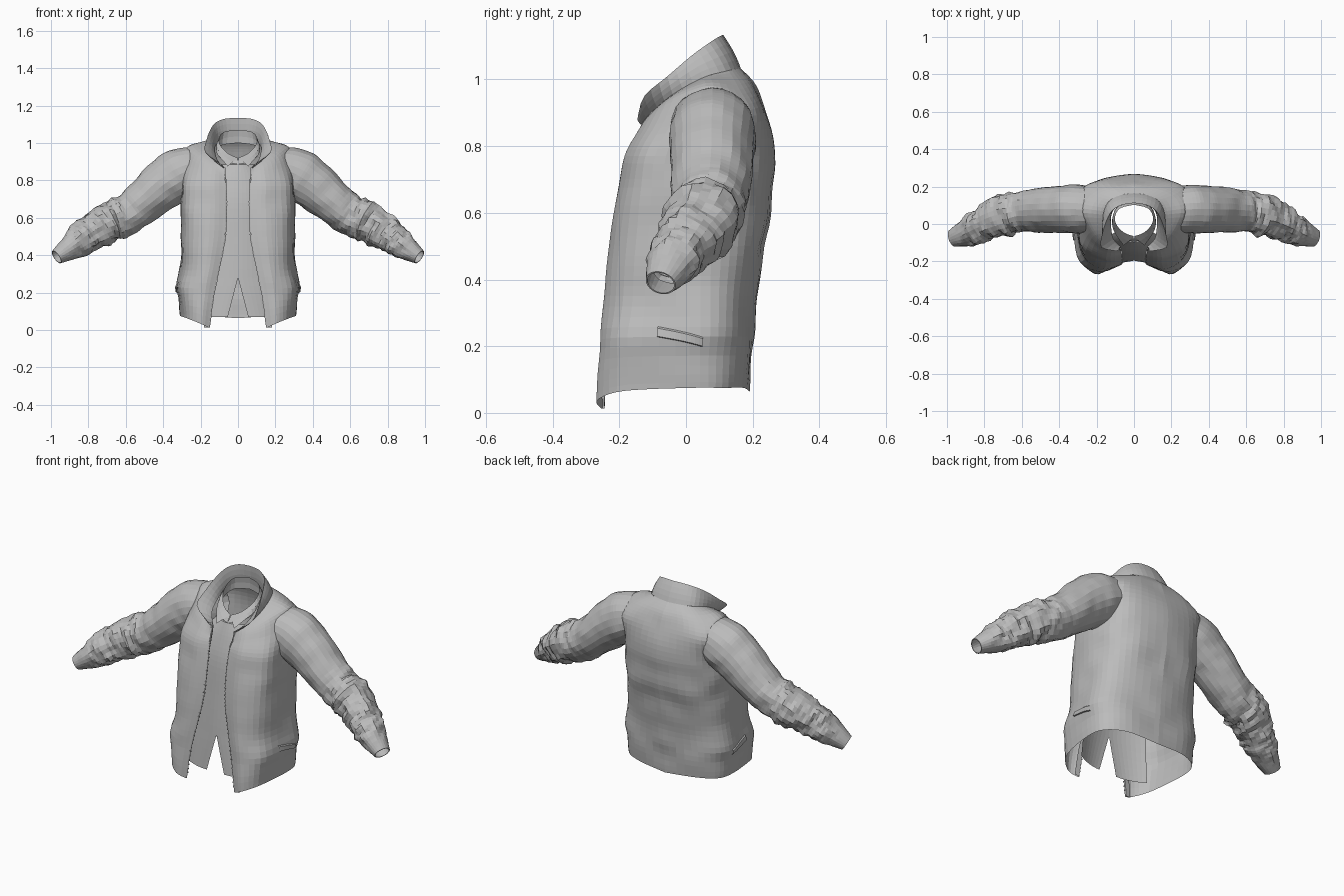
import bpy, bmesh, math
from mathutils import Vector, noise

cube = bpy.data.objects.get("Cube")
if cube:
    bpy.data.objects.remove(cube)

fabric = bpy.data.materials.new("grey fabric")
fabric.use_nodes = True
GREY = (0.5, 0.5, 0.5, 1)
fabric.diffuse_color = GREY
fabric.node_tree.nodes["Principled BSDF"].inputs["Base Color"].default_value = GREY


def spline(points, t):
    """Smooth curve through tuples of any length, t from 0 to 1."""
    n = len(points) - 1
    i = min(int(t * n), n - 1)
    f = t * n - i
    a, b, c, d = (points[max(0, min(n, i + k))] for k in (-1, 0, 1, 2))
    return [q + f / 2 * (r - p + f * (2*p - 5*q + 4*r - s + f * (3*(q - r) + s - p)))
            for p, q, r, s in zip(a, b, c, d)]


def finish(name, bm):
    mesh = bpy.data.meshes.new(name)
    bm.to_mesh(mesh)
    bm.free()
    mesh.materials.append(fabric)
    bpy.context.collection.objects.link(bpy.data.objects.new(name, mesh))


def sheet(name, rows, closed=False):
    """Skin a grid of points as flat shaded cloth."""
    bm = bmesh.new()
    grid = [[bm.verts.new(p) for p in row] for row in rows]
    for low, high in zip(grid, grid[1:]):
        n = len(low)
        for j in range(n if closed else n - 1):
            k = (j + 1) % n
            bm.faces.new((low[j], low[k], high[k], high[j]))
    finish(name, bm)


def mirrored(half):
    """One edge to the centre, continued round the other side."""
    return [(-x, y, z) for x, y, z in half] + [(x, y, z) for x, y, z in half[-2::-1]]


def smooth_row(points, count):
    return [spline(points, j / count) for j in range(count + 1)]


# Body: level rings up to the chest, then rings closing over the shoulders
def ring(z, opening, front, wide, back, dip=0):
    return [(opening, front + 0.012, z - dip),
            (opening * 0.55 + wide * 0.4, front, z - dip * 0.6),
            (wide * 0.91, front * 0.71, z - dip * 0.15),
            (wide, 0.01, z),
            (wide * 0.91, back * 0.6, z),
            (wide * 0.56, back * 0.91, z),
            (0, back, z - dip * 0.2)]


NECK = [(.075, -.135, .865), (.12, -.105, .90), (.16, -.04, .955), (.165, .05, 1.005),
        (.135, .12, 1.025), (.07, .155, 1.032), (0, .165, 1.032)]
RINGS = [ring(.075, .157, -.266, .31, .19, .062),
         ring(.2, .135, -.258, .32, .2, .02),
         ring(.35, .1, -.243, .305, .213),
         ring(.5, .072, -.228, .303, .236),
         ring(.65, .066, -.208, .305, .26),
         ring(.77, .068, -.183, .3, .266),
         [(.073, -.148, .82), (.15, -.145, .845), (.245, -.075, .87), (.3, .06, .9),
          (.28, .185, .89), (.16, .234, .9), (0, .243, .9)],
         [(.075, -.138, .85), (.14, -.118, .885), (.215, -.045, .94), (.27, .06, .98),
          (.235, .15, .97), (.13, .198, .98), (0, .212, .98)],
         NECK]


def body_point(u, v):
    x, y, z = spline([spline(r, u) for r in RINGS], v)
    fade = min(1, u * 5) * min(1, (1 - v) * 5, v * 6 + 0.2)
    crease = noise.noise(Vector((x * 6, y * 8, z * 8))) * 0.011 * fade
    blouse = 0.012 * math.exp(-((z - 0.23) / 0.05) ** 2) * fade * min(1, x / 0.3) ** 3
    k = 1 + (crease + blouse) / max(math.hypot(x, y), 0.1)
    return x * k, y * k, z


ROWS, COLS = 40, 26
sheet("jacket_body", [mirrored([body_point(j / COLS, i / ROWS) for j in range(COLS + 1)])
                      for i in range(ROWS + 1)])

# Turned front facings and zip teeth along both opening edges
for side, label in ((1, "left"), (-1, "right")):
    edge = [body_point(0, i / 60) for i in range(61)]
    sheet(label + "_front_facing",
          [[(side * (x + a), y + b, z) for a, b in ((0, 0), (-.007, .004), (-.003, .01), (.025, .008))]
           for x, y, z in edge])
    bm = bmesh.new()
    for x, y, z in edge[2:]:
        tooth = bmesh.ops.create_cube(bm, size=0.007)["verts"]
        bmesh.ops.translate(bm, verts=tooth, vec=(side * (x - .005), y + .004, z))
    finish(label + "_zip_teeth", bm)

    # Slanted pocket welt wrapped over the side
    sheet(label + "_pocket_welt",
          [[(side * x * k, y * k, z) for x, y, z in
            (body_point(.42 + .014 * j, .15 - .003 * j + h) for j in range(10))]
           for h, k in ((0, 1), (.002, 1.02), (.022, 1.015), (.026, 1))])

# Sleeves: centre x, y, z, then in-plane radius and depth radius
ARM = [(.2, .075, .872, .105, .115), (.3, .08, .837, .138, .13), (.4, .077, .775, .132, .125),
       (.5, .075, .69, .115, .12), (.6, .065, .615, .108, .108), (.7, .045, .572, .108, .11),
       (.8, 0, .51, .093, .093), (.88, -.04, .452, .073, .078), (.97, -.076, .39, .04, .047)]


def sleeve_ring(t, side, shrink=1.0, sides=24):
    x, y, z, r, depth = spline(ARM, t)
    nearer, further = spline(ARM, max(0, t - .02)), spline(ARM, min(1, t + .02))
    along = (Vector(further[:3]) - Vector(nearer[:3])).normalized()
    across = Vector((0, 1, 0))
    across = (across - along * across.dot(along)).normalized()
    up = across.cross(along)
    folds = max(0, min(1, (t - .4) * 5, (.97 - t) * 9))
    points = []
    for j in range(sides):
        a = math.tau * j / sides
        c, s = math.cos(a), math.sin(a)
        gather = noise.noise(Vector((t * 30 + c * 1.2, c * 1.5, s * 1.5 + side)))
        crumple = noise.noise(Vector((t * 14, c * 2.2 + side, s * 2.2)))
        k = shrink * (1 + folds * (gather * .18 + crumple * .07) + crumple * .05 * min(1, (1 - t) * 8))
        p = Vector((x, y, z)) + across * (c * depth * k) + up * (s * r * k)
        points.append((p.x * side, p.y, p.z))
    return points


for side, label in ((1, "left"), (-1, "right")):
    rings = [sleeve_ring(i / 64, side) for i in range(65)]
    rings += [sleeve_ring(t, side, .9) for t in (1, .96, .9)]
    sheet(label + "_sleeve", rings, closed=True)

# Jacket collar: stands at the back, falls open towards the front
FALL = [(.088, -.145, .885), (.175, -.125, .95), (.17, -.055, 1.01), (.148, .015, 1.07),
        (.118, .07, 1.11), (.065, .102, 1.13), (0, .112, 1.133)]
STAND = [(.072, -.12, .86), (.11, -.08, .91), (.122, -.02, .95), (.122, .04, .98),
         (.105, .09, 1), (.058, .12, 1.01), (0, .13, 1.01)]
edges = [smooth_row(c, 18) for c in (NECK, FALL, STAND)]


def between(low, high, f, swell):
    return [tuple(Vector(p).lerp(Vector(q), f) + Vector((p[0], p[1], 0)) * swell * math.sin(math.pi * f))
            for p, q in zip(low, high)]


sheet("collar_outer", [mirrored(between(edges[0], edges[1], f / 4, .03)) for f in range(5)])
sheet("collar_inner", [mirrored(between(edges[1], edges[2], f / 4, -.04)) for f in range(5)])

# Shirt: whole front above, two tails parting below the last button
PANEL = [(.07, .215, -.205), (.28, .2, -.195), (.5, .19, -.175), (.68, .18, -.155),
         (.8, .16, -.125), (.885, .1, -.095)]


def shirt_row(t):
    z, wide, y = spline(PANEL, t)
    gap = max(0, (.28 - z) * .26)
    return [(wide + (gap - wide) * j / 8, y + .05 * (1 - j / 8) ** 2, z) for j in range(9)]


SPLIT = .2
sheet("shirt_front", [mirrored(shirt_row(SPLIT + (1 - SPLIT) * i / 20)) for i in range(21)])
for side, label in ((1, "left"), (-1, "right")):
    sheet(label + "_shirt_tail", [[(side * x, y, z) for x, y, z in shirt_row(SPLIT * i / 5)]
                                  for i in range(6)])

# Shirt collar band and its folded points
BAND = [(0, -.095, .885), (.065, -.075, .9), (.105, -.02, .93), (.108, .04, .965),
        (.08, .09, .99), (0, .11, 1)]
RIM = [(.002, -.065, .92), (.055, -.045, .945), (.096, 0, .99), (.1, .045, 1.03),
       (.072, .085, 1.06), (0, .103, 1.07)]
POINTS = [(.055, -.115, .875), (.085, -.075, .91), (.114, -.02, .945), (.114, .04, .975),
          (.085, .095, 1), (0, .116, 1.01)]
band, rim, tips = [smooth_row(c, 14) for c in (BAND, RIM, POINTS)]
sheet("shirt_collar_band", [mirrored(between(band, rim, f / 2, .02)) for f in range(3)])
sheet("shirt_collar_fold", [mirrored(between(rim, tips, f / 2, .05)) for f in range(3)])
